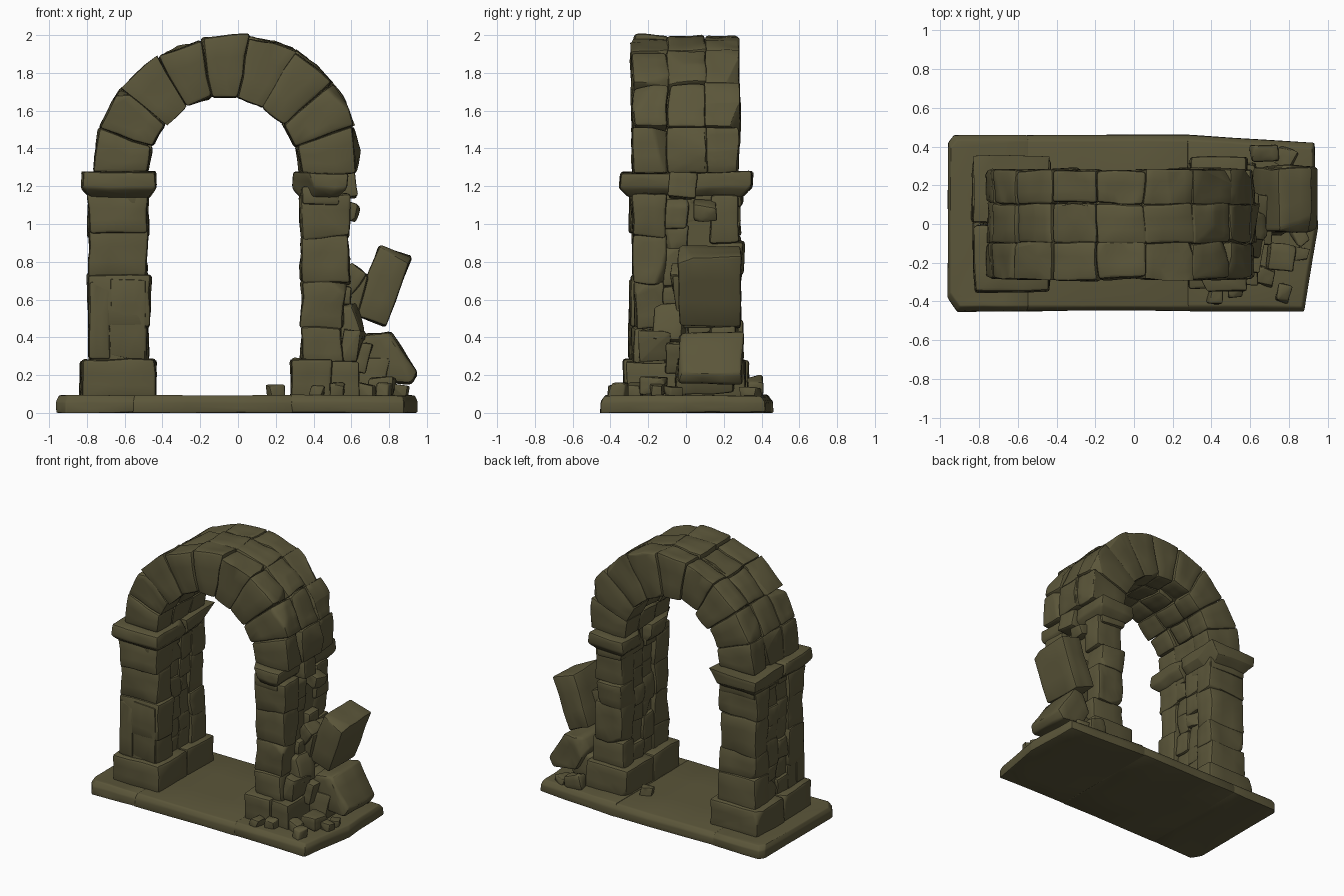
import bpy, bmesh, math, random
from mathutils import Vector, Matrix, noise

random.seed(7)
cube = bpy.data.objects.get("Cube")
if cube:
    bpy.data.objects.remove(cube, do_unlink=True)

stone_material = bpy.data.materials.new("mossy stone")
stone_material.use_nodes = True
colour = (0.105, 0.093, 0.042, 1)
stone_material.diffuse_color = colour
stone_material.node_tree.nodes["Principled BSDF"].inputs["Base Color"].default_value = colour


def rand(amount):
    return random.uniform(-amount, amount)


def rand_vector(amount):
    return Vector((rand(amount), rand(amount), rand(amount)))


def chip_corner(bm, depth):
    """Break one random corner off along a plane."""
    centre = sum((v.co for v in bm.verts), Vector()) / len(bm.verts)
    corner = random.choice(bm.verts[:]).co.copy()
    normal = ((corner - centre).normalized() + rand_vector(.4)).normalized()
    bmesh.ops.bisect_plane(bm, geom=bm.verts[:] + bm.edges[:] + bm.faces[:],
                           plane_co=corner - normal * depth, plane_no=normal,
                           clear_outer=True)
    bmesh.ops.holes_fill(bm, edges=[e for e in bm.edges if e.is_boundary])


def roughen(bm, amount):
    """Add points to the large faces and push them about with noise."""
    bmesh.ops.triangulate(bm, faces=bm.faces[:])
    long_edges = [e for e in bm.edges if e.calc_length() > .07]
    bmesh.ops.subdivide_edges(bm, edges=long_edges, cuts=2, use_grid_fill=True)
    bmesh.ops.triangulate(bm, faces=bm.faces[:])
    for v in bm.verts:
        v.co += noise.noise_vector(v.co * 7) * amount
        v.co.z = max(v.co.z, 0)


def finish(name, bm):
    bmesh.ops.recalc_face_normals(bm, faces=bm.faces[:])
    mesh = bpy.data.meshes.new(name)
    bm.to_mesh(mesh)
    bm.free()
    mesh.materials.append(stone_material)
    part = bpy.data.objects.new(name, mesh)
    bpy.context.collection.objects.link(part)
    bpy.ops.object.select_all(action='DESELECT')
    bpy.context.view_layer.objects.active = part
    part.select_set(True)
    bpy.ops.object.shade_smooth_by_angle(angle=math.radians(32))


def hull(points, jitter):
    bm = bmesh.new()
    for point in points:
        bm.verts.new(Vector(point) + rand_vector(jitter))
    bmesh.ops.convex_hull(bm, input=bm.verts[:])
    return bm


def core(name, points):
    """Plain mortar filling behind the stones."""
    finish(name, hull(points, 0))


def stone(name, points, jitter=.008, bevel=.018, chip=.03, rough=.01):
    """Worn stone: a hull, chipped at a corner, bevelled and roughened."""
    bm = hull(points, jitter)
    if chip:
        chip_corner(bm, chip)
    bmesh.ops.dissolve_limit(bm, angle_limit=math.radians(12),
                             verts=bm.verts[:], edges=bm.edges[:])
    bmesh.ops.bevel(bm, geom=bm.edges[:], offset=bevel, segments=2,
                    profile=.5, affect='EDGES', clamp_overlap=True)
    roughen(bm, rough)
    finish(name, bm)


def box(x, y, z):
    return [(a, b, c) for a in x for b in y for c in z]


def turned_box(centre, size, tilt=0, spin=0):
    """Box tilted in the front plane, then spun about the vertical."""
    turn = Matrix.Rotation(math.radians(spin), 3, 'Z') @ Matrix.Rotation(math.radians(tilt), 3, 'Y')
    ranges = [(-s / 2, s / 2) for s in size]
    return [Vector(centre) + turn @ Vector(p) for p in box(*ranges)]


def prism(outline, depth):
    return [(x, y, z) for x, z in outline for y in depth]


# Floor slabs: a plan raised to a lip, then drawn in at the top
def slab(name, plan):
    points = []
    for x, y in plan:
        points += [(x, y, 0), (x, y, .06), (x * .985, y - math.copysign(.025, y), .092)]
    stone(name, points, .003, .01, 0, .005)


slab("right_floor_slab", [(-.96, -.38), (-.91, -.45), (-.55, -.45),
                          (-.55, .46), (-.93, .46), (-.96, .42)])
slab("middle_floor_slab", [(-.56, -.45), (.29, -.45), (.29, .46), (-.56, .46)])
slab("left_floor_slab", [(.28, -.45), (.88, -.45), (.95, -.02), (.93, .42), (.75, .46), (.28, .46)])


# Piers: mortar core faced with columns of uneven stones
def pier(name, x, ragged):
    left, right = x
    core(name + "_core", box((left + .03, right - .04), (-.24, .24), (.1, 1.25)))
    columns = [(-.28, -.11), (-.11, .01), (.01, .13), (.13, .28)]
    for c, (front, back) in enumerate(columns):
        corner = c in (0, 3)
        count = 4 if corner else 6
        step = .88 / count
        levels = [.26 + step * k + rand(step * .2) for k in range(count)] + [1.15]
        inset = 0 if corner else .012
        for k, (bottom, top) in enumerate(zip(levels, levels[1:])):
            swell = rand(.015)
            low = left + inset + rand(.012)
            high = right - inset + rand(.04 if ragged else .012)
            ys = (front - .006 - swell * (c == 0), back + .006 + swell * (c == 3))
            stone(f"{name}_stone_{c + 1}_{k + 1}",
                  box((low, high), ys, (bottom - .006, top + .006)),
                  bevel=.016, chip=random.choice((0, .025, .045)), rough=.014)


pier("right_pier", (-.79, -.48), False)
pier("left_pier", (.34, .58), True)

# Upright facing stones on the right pier
for label, x in (("narrow", (-.785, -.68)), ("wide", (-.675, -.485))):
    stone(f"right_pier_{label}_facing", box(x, (-.3, -.2), (.28, .7)), bevel=.014)

# Pier bases
base_height = (.07, .28)
stone("right_base_front", box((-.835, -.435), (-.33, .02), base_height))
stone("right_base_back", box((-.835, -.435), (.01, .33), base_height))
stone("left_base_front", box((.285, .5), (-.33, -.02), base_height))
stone("left_base_back", box((.285, .63), (-.03, .32), base_height))
stone("left_base_corner", box((.48, .64), (-.31, 0), (.07, .27)), chip=.06)


# Capitals: a neck that flares out to a worn cap
def capital(name, x, side):
    lip = .045
    y = sorted((side * .01, side * .295))
    flared = sorted((side * .01, side * .35))
    wide = (x[0] - lip, x[1] + lip)
    stone(name + "_neck", box(x, y, (1.1, 1.2)), .004, .015)
    stone(name + "_cap", box(x, y, (1.14, 1.2)) + box(wide, flared, (1.19, 1.275)), .006)


for side, label in ((-1, "front"), (1, "back")):
    capital("right_capital_" + label, (-.78, -.48), side)
    capital("left_capital_" + label, (.335, .54), side)

# Arch: nine wedges on equal angles, each of three stones in depth
centre = Vector((-.07, 1.27))
rows = [(-.285, -.098), (-.102, .108), (.104, .28)]


def on_arch(degrees, radius):
    a = math.radians(degrees)
    return centre + Vector((math.cos(a), math.sin(a))) * radius


def outer_radius(degrees):
    """Slightly taller at the crown and fuller on the left shoulder."""
    a = math.radians(degrees)
    return .69 + .025 * math.sin(a) + .08 * max(0, math.cos(a)) * math.sin(a)


for i in range(9):
    start, end = 180 - 20 * i, 160 - 20 * i
    keystone = i == 4
    core(f"arch_core_{i + 1}", prism([on_arch(a, r) for a in (start, end) for r in (.44, .64)],
                                     (-.25, .25)))
    for r, (front, back) in enumerate(rows):
        grow = .015 if keystone else rand(.012)
        inner = .405 + rand(.008)
        outline = [on_arch(a, outer_radius(a) + grow) for a in (start, (start + end) / 2, end)]
        outline += [on_arch(a, inner) for a in (start, end)]
        stone(f"arch_stone_{i + 1}_{r + 1}", prism(outline, (front + rand(.004), back + rand(.004))),
              .006, chip=0 if keystone else random.choice((0, .02, .04)), rough=.012)

# Fallen blocks beside the left pier
stone("upper_fallen_block", turned_box((.765, .125, .675), (.185, .33, .4), 21))
stone("lower_fallen_block", prism([(.68, .42), (.81, .43), (.95, .21), (.92, .15), (.72, .17), (.64, .34)],
                                  (-.035, .3)))

# Broken stones spilling from the left pier: centre, size, tilt
spill = [((.61, .05, .6), (.12, .2, .3), 18), ((.6, 0, .7), (.1, .13, .16), 35),
         ((.59, -.08, .47), (.12, .16, .2), -15), ((.6, -.16, .36), (.1, .16, .16), 10),
         ((.63, .02, .3), (.14, .26, .16), 12), ((.7, .1, .2), (.18, .3, .18), 8),
         ((.58, .1, 1.07), (.1, .13, .09), 15), ((.56, -.02, 1.2), (.12, .15, .13), -10),
         ((.76, -.17, .14), (.14, .13, .1), 6), ((.68, .36, .13), (.14, .09, .1), 8)]
for i, (place, size, tilt) in enumerate(spill):
    stone(f"broken_stone_{i + 1}", turned_box(place, size, tilt, rand(12)), .012, .012, .02)

# Pebbles lying on the floor
pebbles = [(.2, .18), (.42, -.37), (.53, -.35), (.68, -.27), (.77, -.36), (.85, -.15), (.86, -.06), (.78, .34)]
for i, (x, y) in enumerate(pebbles):
    size = [.075 + rand(.02) for axis in "xyz"]
    stone(f"pebble_{i + 1}", turned_box((x, y, .11), size, rand(8), rand(25)), .01, .01, .01)
